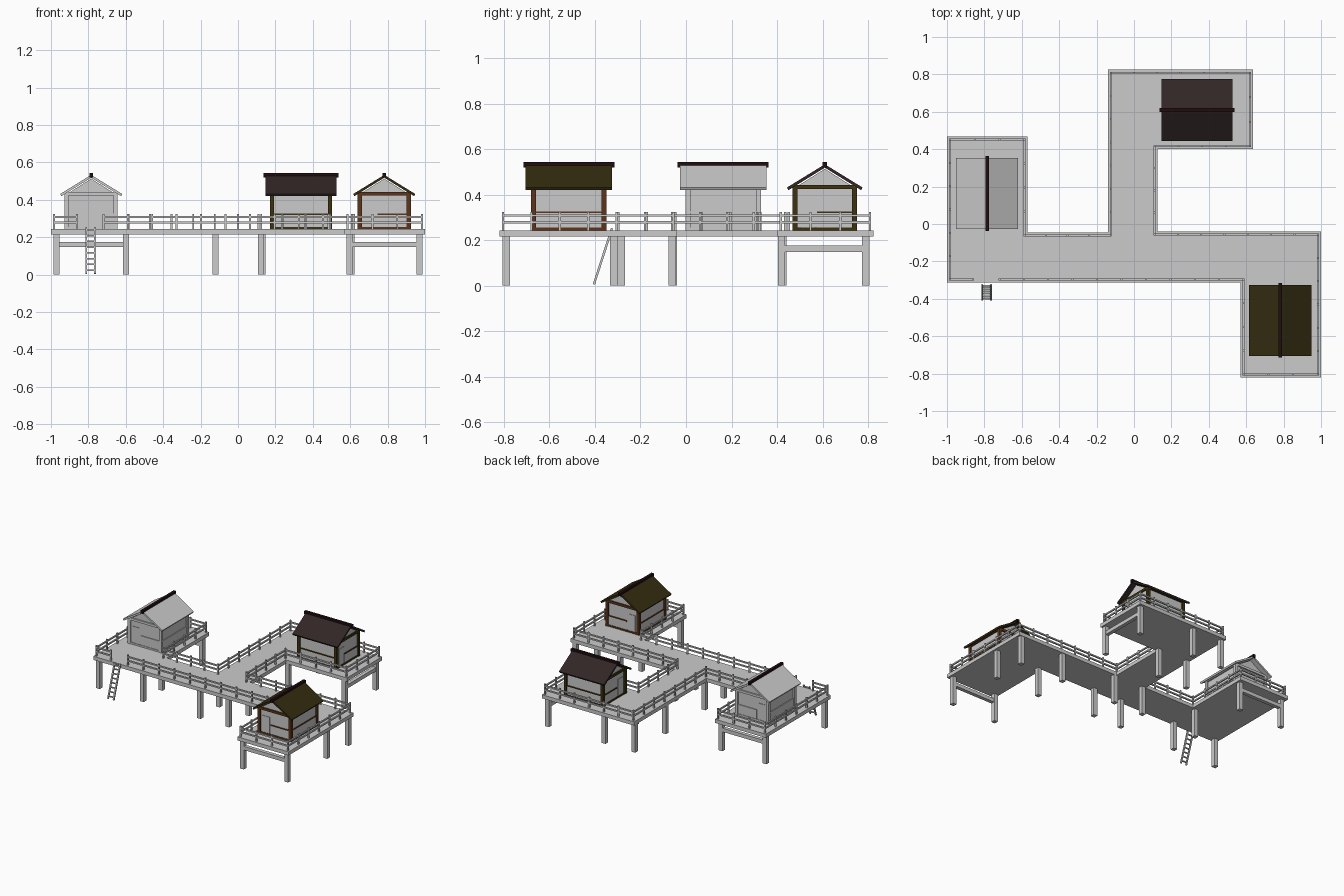
import bpy, bmesh, math
from mathutils import Vector, Matrix

if "Cube" in bpy.data.objects:
    bpy.data.objects.remove(bpy.data.objects["Cube"])


def material(name, rgb):
    m = bpy.data.materials.new(name)
    m.diffuse_color = (*rgb, 1)
    m.use_nodes = True
    m.node_tree.nodes["Principled BSDF"].inputs["Base Color"].default_value = m.diffuse_color
    return m


GREY = material("pale_grey", (0.6, 0.6, 0.6))
MAROON = material("dark_maroon_roof", (0.032, 0.019, 0.019))
OLIVE = material("olive_thatch", (0.034, 0.025, 0.005))
BROWN = material("brown_timber", (0.107, 0.036, 0.010))
DARK_OLIVE = material("dark_olive_timber", (0.045, 0.031, 0.005))
RIDGE = material("ridge_dark", (0.014, 0.004, 0.005))


class Part:
    """Collects boxes, beams and prisms into one mesh object."""

    def __init__(self, name, mat):
        self.name, self.mat, self.bm = name, mat, bmesh.new()

    def box(self, x0, x1, y0, y1, z0, z1):
        m = Matrix.Translation(((x0 + x1) / 2, (y0 + y1) / 2, (z0 + z1) / 2))
        m = m @ Matrix.Diagonal((x1 - x0, y1 - y0, z1 - z0, 1))
        bmesh.ops.create_cube(self.bm, size=1, matrix=m)

    def beam(self, a, b, w):
        a, b = Vector(a), Vector(b)
        d = b - a
        m = Matrix.Translation((a + b) / 2) @ d.to_track_quat('Z', 'Y').to_matrix().to_4x4()
        bmesh.ops.create_cube(self.bm, size=1, matrix=m @ Matrix.Diagonal((w, w, d.length, 1)))

    def prism(self, pts, vec):
        f = self.bm.faces.new([self.bm.verts.new(p) for p in pts])
        ext = bmesh.ops.extrude_face_region(self.bm, geom=[f], use_keep_orig=True)
        vs = [g for g in ext["geom"] if isinstance(g, bmesh.types.BMVert)]
        bmesh.ops.translate(self.bm, verts=vs, vec=vec)

    def done(self, loc=(0, 0, 0), rot=0):
        bmesh.ops.recalc_face_normals(self.bm, faces=self.bm.faces)
        me = bpy.data.meshes.new(self.name)
        self.bm.to_mesh(me)
        self.bm.free()
        me.materials.append(self.mat)
        o = bpy.data.objects.new(self.name, me)
        o.location, o.rotation_euler = loc, (0, 0, rot)
        bpy.context.collection.objects.link(o)


# Deck: one branching outline, counter-clockwise
Z0, Z1 = 0.215, 0.243
outline = [(-1, -0.313), (0.57, -0.313), (0.57, -0.82), (1, -0.82), (1, -0.04),
           (0.125, -0.04), (0.125, 0.40), (0.637, 0.40), (0.637, 0.825),
           (-0.14, 0.825), (-0.14, -0.045), (-0.57, -0.045), (-0.57, 0.468), (-1, 0.468)]
deck = Part("deck", GREY)
deck.prism([(x, y, Z0) for x, y in outline], (0, 0, Z1 - Z0))
deck.done()

# Stilts and the cross beam at each platform's end
stilts = Part("stilts", GREY)
legs = [(-0.97, -0.285), (-0.6, -0.285), (-0.97, 0.425), (-0.6, 0.425), (-0.6, -0.06),
        (-0.12, -0.285), (-0.12, -0.055), (0.122, -0.285), (0.13, -0.055),
        (-0.12, 0.79), (-0.12, 0.42), (0.13, 0.79), (0.13, 0.42), (0.607, 0.79), (0.607, 0.42),
        (0.597, -0.79), (0.97, -0.79), (0.597, -0.318), (0.97, -0.318),
        (0.597, -0.06), (0.97, -0.06)]
for x, y in legs:
    stilts.box(x - 0.016, x + 0.016, y - 0.016, y + 0.016, 0, Z0)
stilts.done()
braces = Part("cross_beams", GREY)
for a, b in [((-0.97, 0.425), (-0.6, 0.425)), ((0.597, -0.79), (0.97, -0.79)),
             ((0.607, 0.42), (0.607, 0.79))]:
    braces.beam((*a, 0.161), (*b, 0.161), 0.028)
braces.done()

# Railing: deck outline moved inward, open at the ladder
n = len(outline)
inset = []
for i, p in enumerate(outline):
    p = Vector(p)
    a = (p - Vector(outline[i - 1])).normalized()
    b = (Vector(outline[(i + 1) % n]) - p).normalized()
    inset.append(p + 0.016 * Vector((-a.y - b.y, a.x + b.x)))
y_front = inset[0].y
path = [Vector((-0.72, y_front))] + inset[1:] + [inset[0], Vector((-0.86, y_front))]
rail = Part("railing", GREY)
for a, b in zip(path, path[1:]):
    count = max(1, round((b - a).length / 0.128))
    for k in range(count + 1):
        p = a.lerp(b, k / count)
        rail.box(p.x - 0.005, p.x + 0.005, p.y - 0.005, p.y + 0.005, Z1, 0.324)
    for z in (0.278, 0.308):
        rail.beam((*a, z), (*b, z), 0.010)
rail.done()

# Ladder
ladder = Part("ladder", GREY)
foot, head = Vector((0, -0.405, 0.005)), Vector((0, -0.325, 0.252))
for x in (-0.811, -0.764):
    ladder.beam(foot + Vector((x, 0, 0)), head + Vector((x, 0, 0)), 0.010)
for k in range(8):
    p = foot.lerp(head, (k + 0.6) / 8)
    ladder.beam(p + Vector((-0.811, 0, 0)), p + Vector((-0.764, 0, 0)), 0.008)
ladder.done()


def house(name, loc, rot, timber, roof_mat):
    """Gabled hut, ridge along local y."""
    pos = (*loc, 0)
    W, L = 0.131, 0.155
    # walls with gables
    wall = Part(name + "_walls", GREY)
    pent = [(-W, Z1), (W, Z1), (W, 0.43), (0, 0.513), (-W, 0.43)]
    wall.prism([(x, -L, z) for x, z in pent], (0, 2 * L, 0))
    # half-height boarding and door
    for s in (-1, 1):
        cx, cy = s * W, s * L
        wall.box(cx - 0.004, cx + 0.004, -L, L, 0.25, 0.318)
        wall.box(-0.035, W, cy - 0.004, cy + 0.004, 0.25, 0.318)
        wall.box(-0.105, -0.045, cy - 0.004, cy + 0.004, 0.25, 0.38)
    wall.done(pos, rot)
    # timber frame
    frame = Part(name + "_frame", timber)
    for sx in (-1, 1):
        for sy in (-1, 1):
            x, y = sx * W, sy * L
            frame.box(x - 0.011, x + 0.011, y - 0.011, y + 0.011, Z1, 0.435)
    for s in (-1, 1):
        x, y = s * W, s * L
        for z0, z1, d in ((Z1, 0.255, 0.008), (0.424, 0.442, 0.010)):
            frame.box(-W, W, y - d, y + d, z0, z1)
            frame.box(x - d, x + d, -L, L, z0, min(z1, 0.436))
        frame.box(-0.035, W, y - 0.006, y + 0.006, 0.318, 0.326)
        frame.box(x - 0.006, x + 0.006, -L, L, 0.318, 0.326)
    frame.done(pos, rot)
    # roof slabs
    roof = Part(name + "_roof", roof_mat)
    t = 0.015
    chev = [(-0.166, 0.431), (0, 0.533), (0.166, 0.431), (0.160, 0.431 - t + 0.003),
            (0, 0.533 - t), (-0.160, 0.431 - t + 0.003)]
    roof.prism([(x, -0.19, z) for x, z in chev], (0, 0.38, 0))
    roof.done(pos, rot)
    # ridge log
    ridge = Part(name + "_ridge", RIDGE)
    ridge.box(-0.010, 0.010, -0.2, 0.2, 0.519, 0.542)
    ridge.done(pos, rot)


house("left_hut", (-0.785, 0.163), 0, GREY, GREY)
house("right_hut", (0.782, -0.515), 0, BROWN, OLIVE)
house("back_hut", (0.337, 0.61), math.pi / 2, DARK_OLIVE, MAROON)
